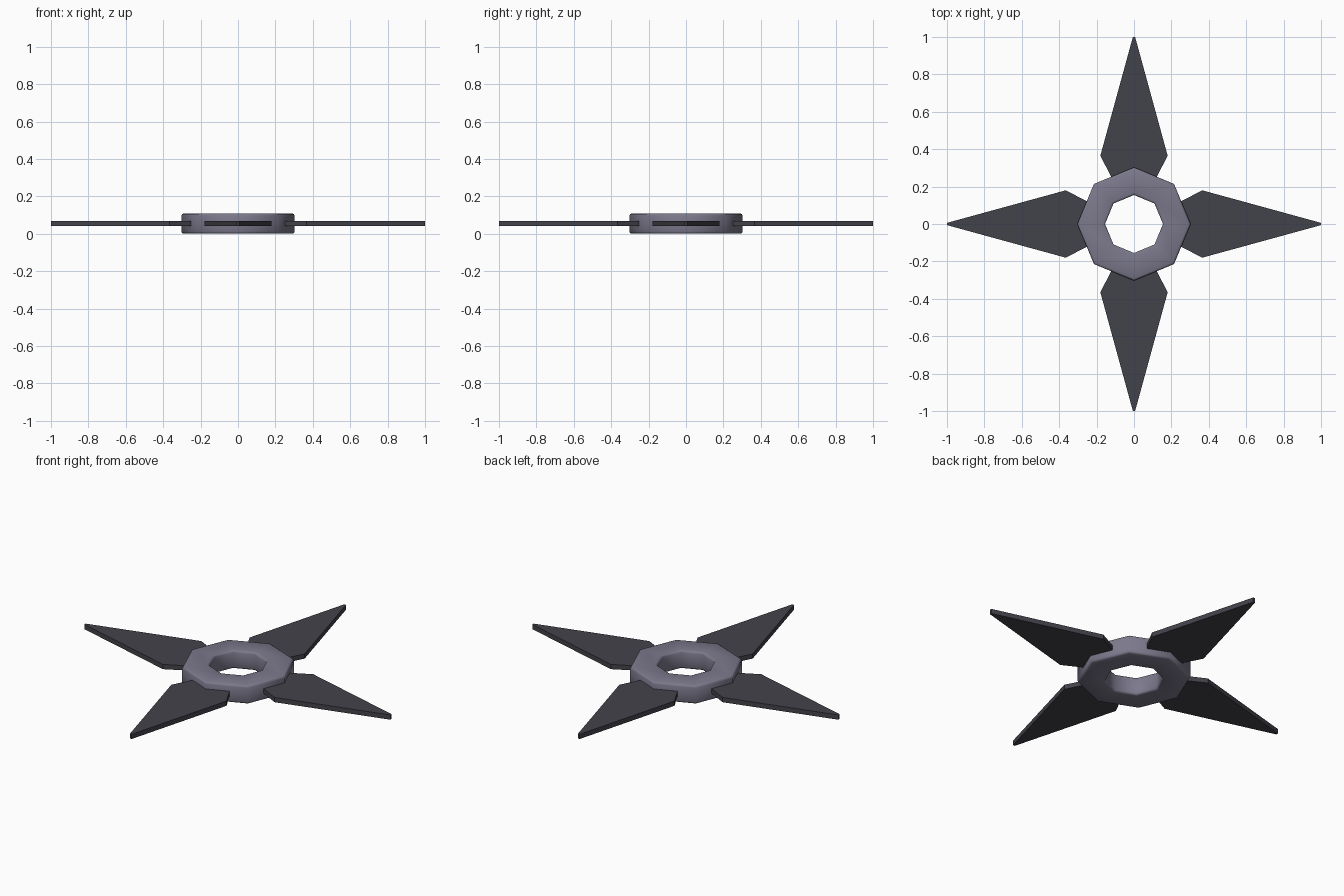
import bpy, bmesh, math

if "Cube" in bpy.data.objects:
    bpy.data.objects.remove(bpy.data.objects["Cube"])

RING_H, BLADE_T = 0.108, 0.028


def material(name, color):
    m = bpy.data.materials.new(name)
    m.diffuse_color = color
    m.use_nodes = True
    m.node_tree.nodes["Principled BSDF"].inputs["Base Color"].default_value = m.diffuse_color
    return m


def make_object(name, bm, mat):
    bmesh.ops.recalc_face_normals(bm, faces=bm.faces)
    me = bpy.data.meshes.new(name)
    bm.to_mesh(me)
    bm.free()
    me.materials.append(mat)
    ob = bpy.data.objects.new(name, me)
    bpy.context.collection.objects.link(ob)
    return ob


ring_mat = material("ring_metal", (0.20, 0.19, 0.26, 1))
blade_mat = material("blade_metal", (0.055, 0.055, 0.07, 1))

# Octagonal ring: rectangular section with softened rims, swept in 8 steps
c, r_in, r_out = 0.012, 0.155, 0.303
k = c * 0.3
quarter = [(0, c), (k, k), (c, 0)]
section = [(r_in + a, b) for a, b in quarter]
section += [(r_out - a, b) for a, b in reversed(quarter)]
section += [(r, RING_H - z) for r, z in reversed(section)]
bm = bmesh.new()
loops = []
for i in range(8):
    a = i * math.pi / 4
    loops.append([bm.verts.new((r * math.cos(a), r * math.sin(a), z)) for r, z in section])
n = len(section)
for i in range(8):
    p, q = loops[i], loops[(i + 1) % 8]
    for j in range(n):
        bm.faces.new((p[j], p[(j + 1) % n], q[(j + 1) % n], q[j]))
ring = make_object("centre_ring", bm, ring_mat)
bpy.context.view_layer.objects.active = ring
ring.select_set(True)
bpy.ops.object.shade_smooth_by_angle(angle=math.radians(50))

# Four flat kite-shaped blades around the ring
half = [(0.2, 0.095), (0.365, 0.18), (1.0, 0.006)]
outline = half + [(x, -y) for x, y in reversed(half)]
for i in range(4):
    bm = bmesh.new()
    z0 = (RING_H - BLADE_T) / 2
    face = bm.faces.new([bm.verts.new((x, y, z0)) for x, y in outline])
    ext = bmesh.ops.extrude_face_region(bm, geom=[face])
    top = [g for g in ext["geom"] if isinstance(g, bmesh.types.BMVert)]
    bmesh.ops.translate(bm, verts=top, vec=(0, 0, BLADE_T))
    blade = make_object(f"blade_{i + 1}", bm, blade_mat)
    blade.rotation_euler.z = i * math.pi / 2
